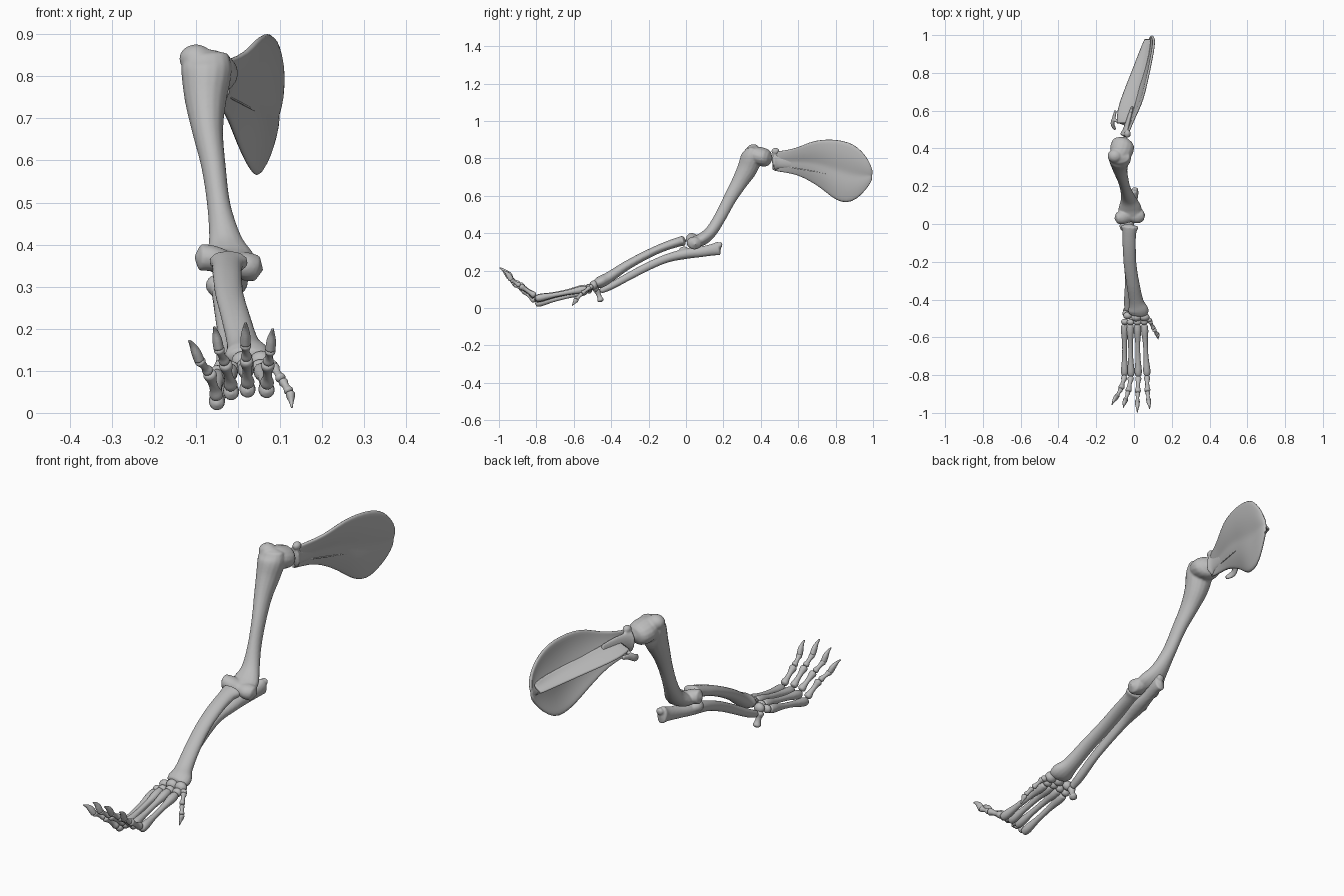
import bpy, bmesh, math
from mathutils import Vector, Matrix

cube = bpy.data.objects.get("Cube")
if cube:
    bpy.data.objects.remove(cube, do_unlink=True)

COLOUR = (0.5, 0.5, 0.5, 1)
bone_grey = bpy.data.materials.new("bone_grey")
bone_grey.use_nodes = True
bone_grey.diffuse_color = COLOUR
bone_grey.node_tree.nodes["Principled BSDF"].inputs["Base Color"].default_value = COLOUR


def spline(points, steps=5):
    """Smooth curve through points of any dimension."""
    p = [Vector(q) for q in points]
    p = [p[0] * 2 - p[1]] + p + [p[-1] * 2 - p[-2]]
    out = []
    for i in range(1, len(p) - 2):
        a, b, c, d = p[i - 1:i + 3]
        for k in range(steps):
            t = k / steps
            out.append((b * 2 + (c - a) * t + (a * 2 - b * 5 + c * 4 - d) * t ** 2
                        + (b * 3 - a - c * 3 + d) * t ** 3) * 0.5)
    return out + [p[-2]]


def tube(bm, points, sides=16):
    """Oval tube: each point is x, y, z, half width, half thickness."""
    path = spline(points)
    pos = [Vector(q[:3]) for q in path]
    rings = []
    for i, q in enumerate(path):
        along = (pos[min(i + 1, len(pos) - 1)] - pos[max(i - 1, 0)]).normalized()
        axis = Vector((1, 0, 0)) if abs(along.x) < 0.85 else Vector((0, 1, 0))
        side = (axis - along * axis.dot(along)).normalized()
        up = along.cross(side)
        angles = [math.tau * k / sides for k in range(sides)]
        rings.append([bm.verts.new(pos[i] + side * math.cos(a) * q[3] + up * math.sin(a) * q[4])
                      for a in angles])
    for a, b in zip(rings, rings[1:]):
        for k in range(sides):
            n = (k + 1) % sides
            bm.faces.new((a[k], a[n], b[n], b[k]))
    for ring, end, inner, q in ((rings[0], pos[0], pos[1], path[0]),
                                (rings[-1], pos[-1], pos[-2], path[-1])):
        pole = bm.verts.new(end + (end - inner).normalized() * min(q[3], q[4]) * 0.5)
        for k in range(sides):
            bm.faces.new((ring[k], ring[(k + 1) % sides], pole))


def knob(bm, centre, radii):
    m = Matrix.Translation(centre) @ Matrix.Diagonal((*radii, 1))
    bmesh.ops.create_uvsphere(bm, u_segments=16, v_segments=10, radius=1, matrix=m)


def finish(name, bm):
    bmesh.ops.recalc_face_normals(bm, faces=bm.faces)
    mesh = bpy.data.meshes.new(name)
    bm.to_mesh(mesh)
    bm.free()
    for f in mesh.polygons:
        f.use_smooth = True
    mesh.materials.append(bone_grey)
    ob = bpy.data.objects.new(name, mesh)
    bpy.context.collection.objects.link(ob)
    return ob


def fused(name, tubes=(), knobs=(), voxel=0.005, rounds=3):
    """Tubes and knobs melted into one smooth bone."""
    bm = bmesh.new()
    for t in tubes:
        tube(bm, t)
    for c, r in knobs:
        knob(bm, c, r)
    ob = finish(name, bm)
    re = ob.modifiers.new("fuse", "REMESH")
    re.mode = "VOXEL"
    re.voxel_size = voxel
    re.use_smooth_shade = True
    sm = ob.modifiers.new("soften", "SMOOTH")
    sm.iterations = rounds


def sheet(name, rows, thickness):
    bm = bmesh.new()
    grid = [[bm.verts.new(p) for p in row] for row in rows]
    for a, b in zip(grid, grid[1:]):
        for k in range(len(a) - 1):
            bm.faces.new((a[k], a[k + 1], b[k + 1], b[k]))
    ob = finish(name, bm)
    so = ob.modifiers.new("thickness", "SOLIDIFY")
    so.thickness = thickness
    so.offset = 0
    ob.modifiers.new("round", "SUBSURF").levels = 1
    ob.modifiers["round"].render_levels = 1


def long_bone(a, b, r, head):
    """Shaft with swollen ends."""
    a, b = Vector(a), Vector(b)
    shape = ((0, head * 0.9), (0.12, head), (0.35, r), (0.65, r), (0.9, head), (1, head * 0.85))
    return [(*a.lerp(b, t), w, w) for t, w in shape]


# Shoulder blade: upper and lower edge of each row
edges = [((-.04, .46, .835), (-.05, .46, .735)), ((-.015, .53, .842), (-.045, .53, .725)),
         ((.02, .6, .858), (-.03, .6, .712)), ((.045, .66, .888), (-.015, .67, .675)),
         ((.062, .73, .902), (0, .73, .635)), ((.077, .8, .902), (.02, .78, .59)),
         ((.09, .87, .888), (.038, .83, .563)), ((.1, .92, .86), (.05, .885, .563)),
         ((.106, .965, .81), (.07, .94, .605)), ((.102, .988, .765), (.084, .978, .655)),
         ((.09, .997, .725), (.088, .995, .69))]
blade = []
for top, bottom in edges:
    top, bottom = Vector(top), Vector(bottom)
    bow = (top - bottom).length * 0.025
    blade.append([top.lerp(bottom, k / 12) + Vector((bow * abs(math.sin(math.tau * k / 12)), 0, 0))
                  for k in range(13)])
sheet("shoulder_blade", blade, 0.014)

# Ridge on the outer side of the blade, flaring into it at the base
ridge = []
for y, base, edge in ((.53, -.025, -.1), (.6, -.003, -.105), (.7, .028, -.068),
                      (.8, .056, -.025), (.9, .082, .015), (.982, .092, .052)):
    z = .79 - .16 * (y - .5)
    flare = ((0, .034), (.2, .016), (.55, .005), (1, -.006), (.55, -.009), (.2, -.016), (0, -.034))
    ridge.append([(base + (edge - base) * t, y, z + dz) for t, dz in flare])
sheet("shoulder_blade_ridge", ridge, 0.006)
fused("shoulder_blade_hook", [[(-.098, .6, .77, .007, .01), (-.106, .565, .763, .009, .014),
                               (-.114, .53, .748, .01, .017), (-.1, .5, .735, .007, .011)],
                              [(-.105, .55, .765, .008, .01), (-.07, .54, .775, .011, .011),
                               (-.03, .53, .78, .016, .014)]])
fused("shoulder_socket", [[(-.045, .472, .785, .03, .05), (-.04, .5, .787, .019, .043),
                           (-.025, .56, .787, .013, .04), (-.008, .62, .785, .008, .03)]],
      [((-.035, .478, .838), (.018, .022, .018))])

# Upper arm with broad head, tubercle and elbow roller
fused("upper_arm_bone",
      [[(-.077, .355, .85, .055, .034), (-.075, .35, .81, .06, .055),
        (-.077, .328, .745, .05, .054), (-.072, .285, .67, .037, .043),
        (-.058, .235, .585, .029, .035), (-.045, .185, .49, .028, .032),
        (-.03, .135, .41, .04, .032), (-.022, .09, .37, .06, .034),
        (-.02, .05, .355, .062, .03)],
       [(-.085, .35, .825, .045, .042), (-.068, .385, .813, .062, .05),
        (-.058, .425, .803, .06, .048), (-.052, .445, .8, .044, .038)],
       [(-.09, .03, .37, .03, .032), (-.06, .035, .367, .036, .031),
        (-.02, .045, .355, .036, .028), (.02, .045, .348, .042, .034),
        (.045, .048, .343, .032, .031)]],
      [((-.1, .36, .842), (.04, .037, .034))])

# Forearm bones
fused("radius",
      [[(-.022, -.012, .36, .048, .027), (-.025, -.05, .35, .037, .025),
        (-.025, -.13, .322, .035, .023), (-.02, -.22, .28, .034, .023),
        (-.005, -.32, .225, .035, .025), (.012, -.41, .165, .039, .029),
        (.022, -.455, .14, .055, .032), (.02, -.48, .13, .048, .025)]])
fused("ulna",
      [[(0, .175, .318, .025, .038), (-.002, .145, .312, .023, .032),
        (-.015, .08, .3, .024, .028), (-.03, 0, .29, .031, .028),
        (-.038, -.1, .266, .022, .023), (-.035, -.2, .224, .019, .022),
        (-.03, -.3, .172, .018, .021), (-.033, -.4, .117, .02, .019),
        (-.035, -.455, .092, .016, .016)]],
      [((-.05, -.01, .303), (.027, .03, .026)), ((-.01, .1, .313), (.02, .03, .02)),
       ((.005, .183, .337), (.018, .012, .016))])

# Wrist bones
wrist = [(.055, -.493, .122, .028), (.012, -.494, .122, .028), (-.033, -.485, .108, .025),
         (-.048, -.518, .095, .021), (-.018, -.52, .105, .021), (.018, -.52, .11, .022),
         (.053, -.518, .108, .022), (.08, -.508, .112, .016)]
for i, (x, y, z, r) in enumerate(wrist):
    fused(f"wrist_bone_{i + 1}", knobs=[((x, y, z), (r, r * .8, r * .9))], voxel=0.004, rounds=1)
fused("wrist_heel_bone", [long_bone((-.045, -.475, .095), (-.04, -.455, .037), .013, .018)],
      voxel=0.004, rounds=2)

# Four toes: palm bone start, palm bone end, two joints, claw tip
toes = [((-.05, -.535, .088), (-.05, -.8, .022), (-.068, -.87, .095), (-.092, -.915, .125), (-.117, -.957, .172)),
        ((-.02, -.535, .102), (-.016, -.803, .046), (-.03, -.885, .117), (-.046, -.935, .153), (-.057, -.972, .205)),
        ((.018, -.535, .108), (.023, -.803, .052), (.02, -.89, .127), (.018, -.945, .163), (.018, -.998, .215)),
        ((.055, -.535, .102), (.069, -.8, .051), (.071, -.885, .117), (.077, -.935, .15), (.083, -.98, .2))]


def claw(name, base, tip, r):
    """Thick root curving over to a point."""
    base, tip = Vector(base), Vector(tip)
    bend = Vector((0, r * .35, r * .35))
    near, far = base.lerp(tip, .35) + bend, base.lerp(tip, .7) + bend
    fused(name, [[(*base, r, r * 1.15), (*near, r * .9, r * 1.15), (*far, r * .5, r * .65),
                  (*tip, r * .2, r * .25)]], voxel=0.0025, rounds=1)


for i, (start, head, j1, j2, tip) in enumerate(toes):
    n = i + 1
    root = Vector(head) + Vector((0, -.009, .016))
    fused(f"palm_bone_{n}", [long_bone(start, head, .0135, .0195)], voxel=0.004, rounds=2)
    fused(f"toe_{n}_first_bone", [long_bone(root, j1, .0115, .0165)], voxel=0.003, rounds=2)
    gap = (Vector(j2) - Vector(j1)) * .1
    fused(f"toe_{n}_second_bone", [long_bone(Vector(j1) + gap, j2, .0095, .0135)],
          voxel=0.003, rounds=2)
    claw(f"toe_{n}_claw", j2, tip, .0125)

# Short inner toe
fused("thumb_palm_bone", [long_bone((.085, -.515, .11), (.103, -.553, .08), .009, .013)],
      voxel=0.003, rounds=2)
fused("thumb_bone", [long_bone((.106, -.558, .076), (.122, -.583, .05), .009, .012)],
      voxel=0.003, rounds=2)
claw("thumb_claw", (.124, -.586, .047), (.128, -.61, .012), .0115)
